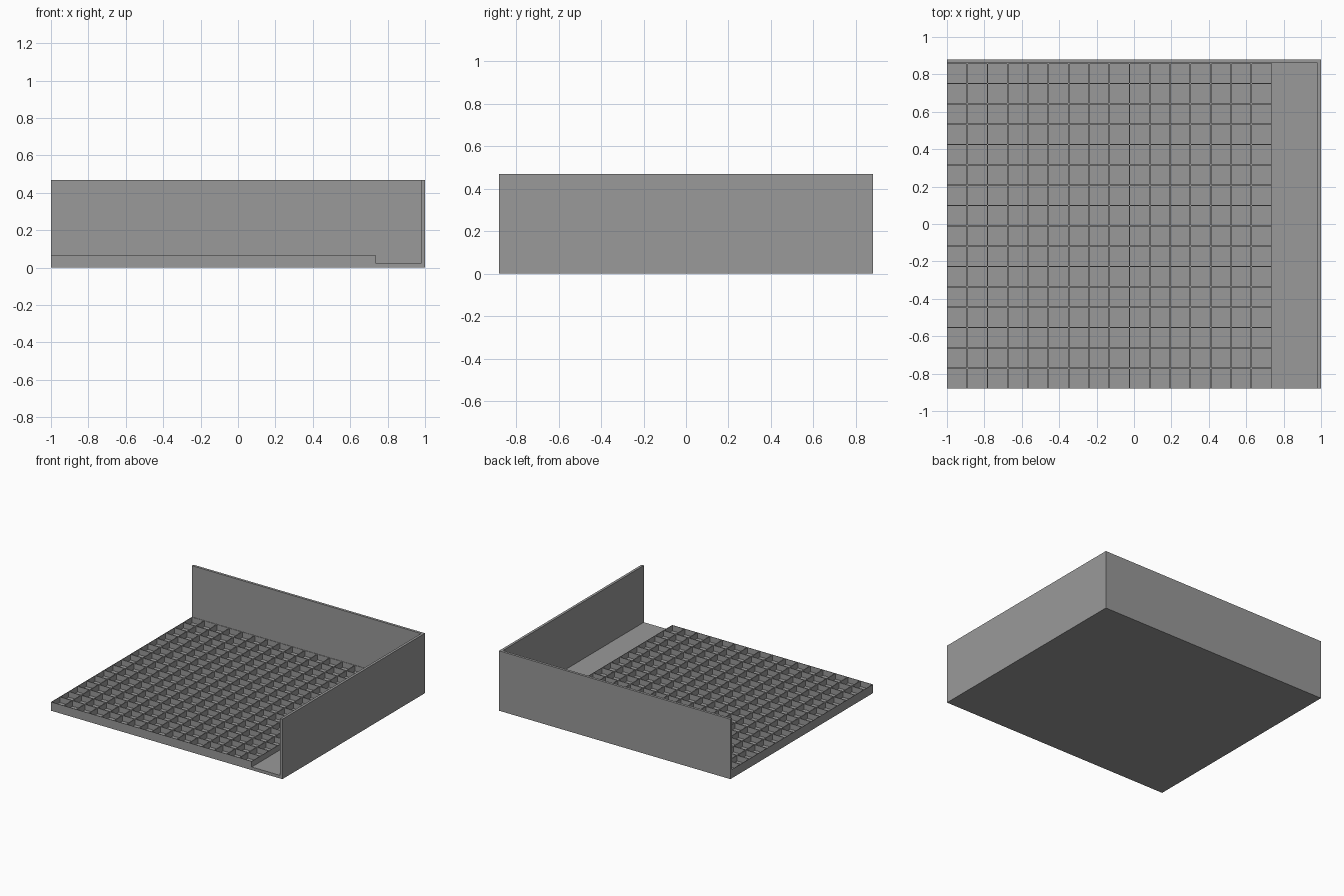
import bpy, bmesh
from mathutils import Vector

if "Cube" in bpy.data.objects:
    bpy.data.objects.remove(bpy.data.objects["Cube"])

X0, X1, Y0, Y1 = -1.0, 1.0, -0.88, 0.88
WALL = 0.02            # side wall thickness
FLOOR = 0.024          # base plate thickness
RIM = 0.068            # top of the pocket grid
TOP = 0.468            # top of the tall walls
GRID_X = 0.735         # right end of the pocket grid
CELLS = 16
RIB = 0.007            # thickness of the ribs between pockets

grey = bpy.data.materials.new("plain grey")
grey.diffuse_color = (0.32, 0.32, 0.32, 1)
grey.use_nodes = True
grey.node_tree.nodes["Principled BSDF"].inputs["Base Color"].default_value = grey.diffuse_color


def finish(bm, name):
    bmesh.ops.recalc_face_normals(bm, faces=bm.faces)
    mesh = bpy.data.meshes.new(name)
    bm.to_mesh(mesh)
    bm.free()
    mesh.materials.append(grey)
    obj = bpy.data.objects.new(name, mesh)
    bpy.context.collection.objects.link(obj)
    return obj


def prism(name, outline, z0, z1):
    bm = bmesh.new()
    face = bm.faces.new([bm.verts.new((x, y, z0)) for x, y in outline])
    up = bmesh.ops.extrude_face_region(bm, geom=[face], use_keep_orig=True)["geom"]
    verts = [v for v in up if isinstance(v, bmesh.types.BMVert)]
    bmesh.ops.translate(bm, vec=(0, 0, z1 - z0), verts=verts)
    return finish(bm, name)


xi, yi = X1 - WALL, Y1 - WALL

# Base plate, also the floor of the open channel on the right
prism("base_plate", [(X0, Y0), (xi, Y0), (xi, yi), (X0, yi)], 0, FLOOR)

# Tall L-shaped wall along the back and the right
prism("corner_wall", [(X1, Y0), (X1, Y1), (X0, Y1), (X0, yi), (xi, yi), (xi, Y0)], 0, TOP)

# Pocket grid: inset every cell and sink it to the floor
bm = bmesh.new()
bmesh.ops.create_grid(bm, x_segments=CELLS, y_segments=CELLS, size=0.5)
for v in bm.verts:
    v.co = Vector((X0 + (v.co.x + 0.5) * (GRID_X - X0),
                   Y0 + (v.co.y + 0.5) * (yi - Y0), RIM))
cells = list(bm.faces)
border = [e for e in bm.edges if e.is_boundary]
skirt = bmesh.ops.extrude_edge_only(bm, edges=border)["geom"]
for v in skirt:
    if isinstance(v, bmesh.types.BMVert):
        v.co.z = FLOOR
bmesh.ops.inset_individual(bm, faces=cells, thickness=RIB / 2, use_even_offset=True)
for f in cells:
    # Sink a copy of each inset cell so the pocket sides stay vertical
    sunk = bmesh.ops.extrude_discrete_faces(bm, faces=[f])["faces"][0]
    for v in sunk.verts:
        v.co.z = FLOOR + 0.0005
finish(bm, "pocket_grid")
